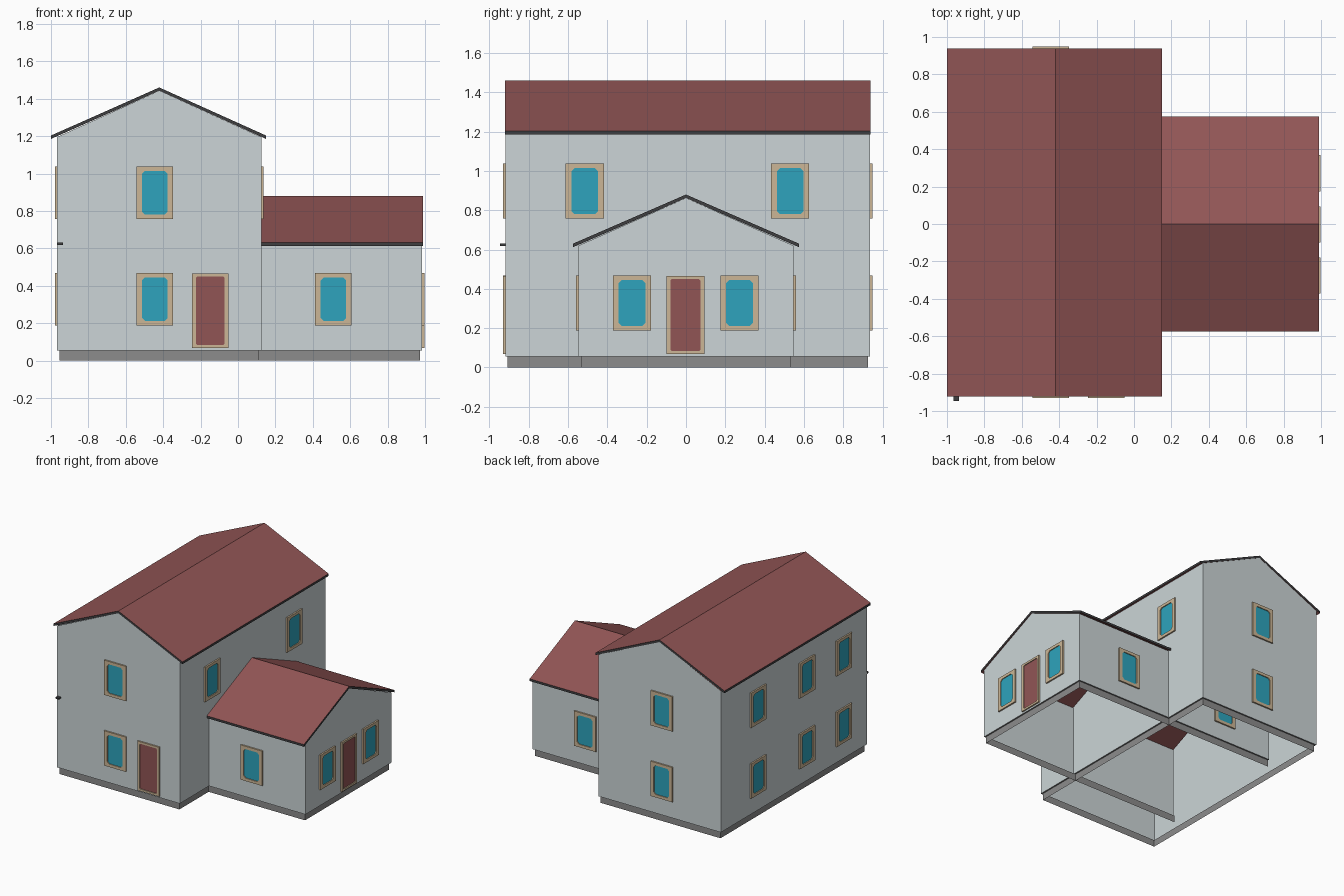
import bpy, bmesh
from mathutils import Vector

if "Cube" in bpy.data.objects:
    bpy.data.objects.remove(bpy.data.objects["Cube"])


def material(name, rgb):
    m = bpy.data.materials.new(name)
    lin = [((c / 255 + 0.055) / 1.055) ** 2.4 for c in rgb]
    m.diffuse_color = (*lin, 1)
    m.use_nodes = True
    m.node_tree.nodes["Principled BSDF"].inputs["Base Color"].default_value = m.diffuse_color
    return m


WALL = material("pale_wall", (204, 213, 215))
ROOF = material("red_roof", (145, 85, 85))
STONE = material("grey_foundation", (140, 140, 140))
TRIM = material("dark_trim", (62, 62, 64))
FRAME = material("tan_frame", (204, 182, 150))
GLASS = material("blue_glass", (46, 164, 189))


def build(name, verts, faces, mats, rule=None):
    bm = bmesh.new()
    vs = [bm.verts.new(v) for v in verts]
    for f in faces:
        bm.faces.new([vs[i] for i in f])
    bmesh.ops.recalc_face_normals(bm, faces=bm.faces)
    if rule:
        for f in bm.faces:
            f.material_index = rule(f)
    me = bpy.data.meshes.new(name)
    bm.to_mesh(me)
    bm.free()
    for m in mats:
        me.materials.append(m)
    ob = bpy.data.objects.new(name, me)
    bpy.context.collection.objects.link(ob)
    return ob


def wing_axes(along_x):
    # local (across, along, up) to world
    return (lambda u, v, z: (v, u, z)) if along_x else (lambda u, v, z: (u, v, z))


def block(name, along_x, u0, u1, v0, v1, eave, ridge, roof_u, roof_v, roof_eave, open_end=False):
    P = wing_axes(along_x)
    um, base, t = (u0 + u1) / 2, 0.055, 0.018
    # walls: gable shell, open underneath
    prof = [(u0, base), (u0, eave), (um, ridge - t), (u1, eave), (u1, base)]
    verts = [P(u, v, z) for v in (v0, v1) for u, z in prof]
    faces = [(0, 1, 6, 5), (3, 4, 9, 8), (5, 6, 7, 8, 9)]
    if not open_end:
        faces.append((0, 1, 2, 3, 4))
    build(name + "_walls", verts, faces, [WALL])
    # roof: bent slab, red on its slopes and dark on its edges
    r0, r1 = roof_u
    prof = [(r0, roof_eave), (um, ridge), (r1, roof_eave),
            (r1, roof_eave - t), (um, ridge - t), (r0, roof_eave - t)]
    verts = [P(u, v, z) for v in roof_v for u, z in prof]
    faces = [(i, (i + 1) % 6, (i + 1) % 6 + 6, i + 6) for i in range(6)]
    faces += [(0, 1, 4, 5), (1, 2, 3, 4), (6, 7, 10, 11), (7, 8, 9, 10)]
    build(name + "_roof", verts, faces, [ROOF, TRIM],
          lambda f: 0 if abs(f.normal.z) > 0.3 else 1)
    # foundation: inset skirt with a ledge meeting the walls
    d = 0.012
    a = d if not open_end else 0
    rings = [(u0 + d, u1 - d, v0 + a, v1 - d, 0),
             (u0 + d, u1 - d, v0 + a, v1 - d, base), (u0, u1, v0, v1, base)]
    verts = []
    for a0, a1, b0, b1, z in rings:
        verts += [P(a0, b0, z), P(a0, b1, z), P(a1, b1, z), P(a1, b0, z)]
    sides = range(3) if open_end else range(4)
    faces = [(k + i, k + (i + 1) % 4, k + 4 + (i + 1) % 4, k + 4 + i)
             for k in (0, 4) for i in sides]
    build(name + "_foundation", verts, faces, [STONE])


def opening(name, side, wall, c, z0, z1, fill, w=0.097, border=0.029, cut=0.016):
    # frame ring with clipped inner corners, around a thin set-back panel
    n = {"front": (0, -1), "back": (0, 1), "left": (-1, 0), "right": (1, 0)}[side]

    def P(s, z, depth):
        k = wall + depth * (n[0] + n[1])
        return (k, c + s, z) if n[0] else (c + s, k, z)

    outer = [(-w, z0), (w, z0), (w, z1), (-w, z1)]
    a, b0, b1 = w - border, z0 + border * 0.8, z1 - border * 0.8
    inner = [(-a, b0 + cut), (-a + cut, b0), (a - cut, b0), (a, b0 + cut),
             (a, b1 - cut), (a - cut, b1), (-a + cut, b1), (-a, b1 - cut)]
    deep = 0.012
    verts = [P(s, z, d) for d in (deep, 0) for s, z in outer + inner]
    faces = []
    for i in range(4):
        j = (i + 1) % 4
        faces.append((i, j, 4 + 2 * j, 5 + 2 * i))
        faces.append((i, 5 + 2 * i, 4 + 2 * i))
        faces.append((i, j, j + 12, i + 12))
    faces += [(4 + i, 4 + (i + 1) % 8, 16 + (i + 1) % 8, 16 + i) for i in range(8)]
    build(name + "_frame", verts, faces, [FRAME])
    build(name + "_panel", [P(s, z, 0.005) for s, z in inner], [tuple(range(8))], [fill])


def window(name, side, wall, c, low=True):
    z = 0.188 if low else 0.757
    opening(name, side, wall, c, z, z + 0.28, GLASS)


def door(name, side, wall, c):
    opening(name, side, wall, c, 0.068, 0.465, ROOF, border=0.02, cut=0.007)


# Main two-storey block and the lower side wing, which runs on inside it
X0, X1, Y0, Y1 = -0.967, 0.125, -0.919, 0.937
WX, WY = 0.984, 0.547
block("main", False, X0, X1, Y0, Y1, 1.195, 1.46, (-1.0, 0.15), (Y0 - 0.002, Y1 + 0.002), 1.203)
block("wing", True, -WY, WY, -0.84, WX, 0.62, 0.88, (-0.575, 0.575), (-0.84, WX + 0.006), 0.63, True)

# Main block windows and front door
for low in (True, False):
    tag = "lower" if low else "upper"
    window("front_%s_window" % tag, "front", Y0, -0.445, low)
    window("back_%s_window" % tag, "back", Y1, -0.445, low)
    for i, y in enumerate((0.47, -0.15, -0.62)):
        window("left_%s_window_%d" % (tag, i), "left", X0, y, low)
for i, y in enumerate((-0.515, 0.53)):
    window("right_upper_window_%d" % i, "right", X1, y, False)
door("front_door", "front", Y0, -0.148)

# Wing windows and end door
for i, x in enumerate((0.51, -0.41)):
    window("wing_front_window_%d" % i, "front", -WY, x)
    window("wing_back_window_%d" % i, "back", WY, x)
for i, y in enumerate((-0.275, 0.272)):
    window("wing_end_window_%d" % i, "right", WX, y)
door("wing_end_door", "right", WX, -0.003)

# Small dark bracket on the front wall
bpy.ops.mesh.primitive_cube_add(size=1, location=(-0.95, -0.932, 0.625))
br = bpy.context.object
br.name = "wall_bracket"
br.scale = (0.03, 0.028, 0.012)
br.data.materials.append(TRIM)
